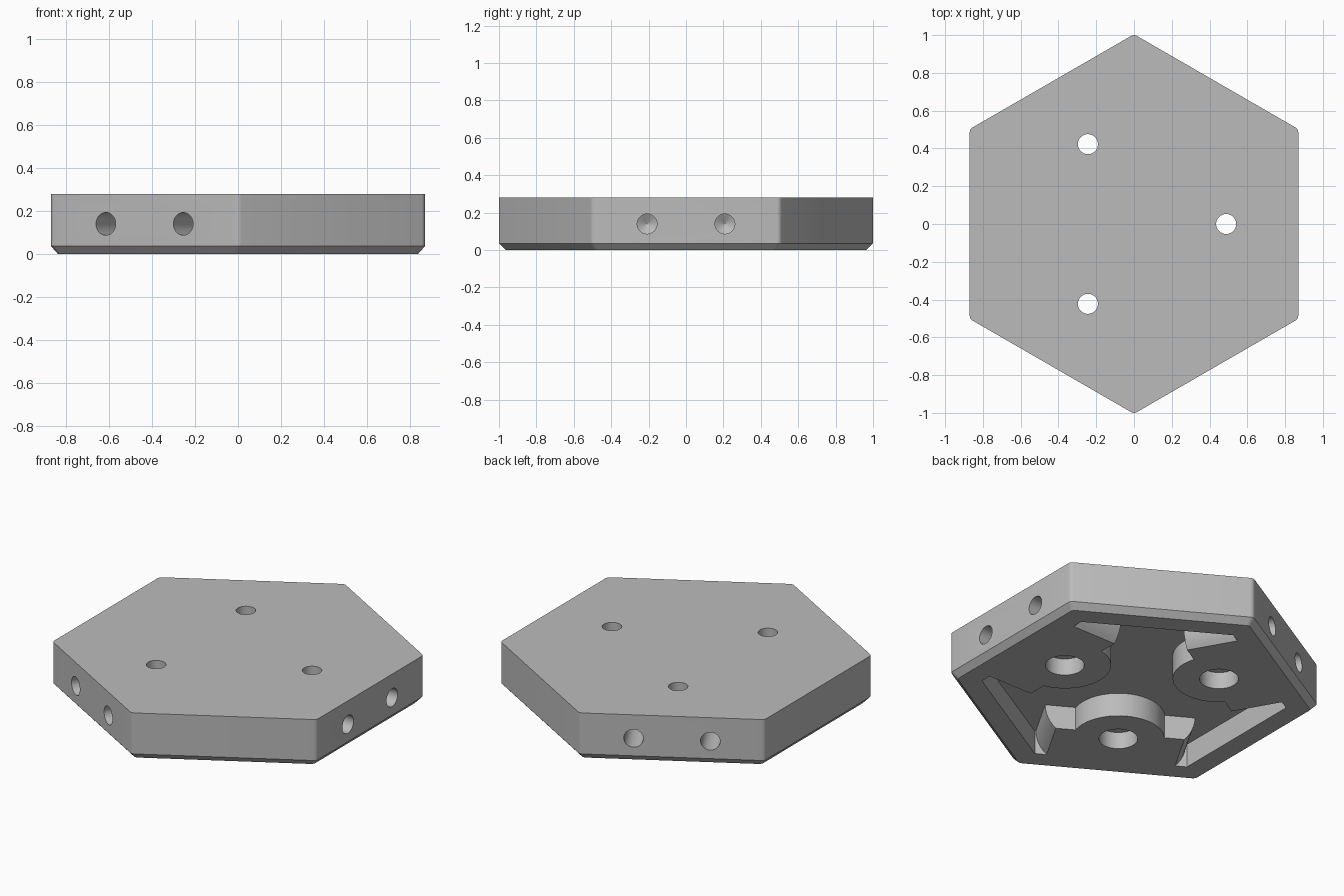
import bpy, bmesh, math
from mathutils import Matrix, Vector

if "Cube" in bpy.data.objects:
    bpy.data.objects.remove(bpy.data.objects["Cube"], do_unlink=True)

HEIGHT, APOTHEM = 0.28, 0.87
FLOOR = 0.14          # pocket ceiling height
HOLE = 0.053          # screw hole radius
BORE_AXIS = 0.488     # distance of vertical holes from the centre
SIDE_OFFSET = 0.208   # sideways offset of the edge holes
ARMS = [math.radians(a) for a in (0, 120, 240)]

grey = bpy.data.materials.new("plain_grey")
grey.use_nodes = True
COLOUR = (0.5, 0.5, 0.5, 1)
grey.diffuse_color = COLOUR
grey.node_tree.nodes["Principled BSDF"].inputs["Base Color"].default_value = COLOUR


def circle(radius, z, sides=48):
    return [Vector((radius * math.cos(2 * math.pi * i / sides),
                    radius * math.sin(2 * math.pi * i / sides), z)) for i in range(sides)]


def hexagon(apothem, z, fillet=0.0, steps=4):
    """Hexagon with corners on the y axis, optionally rounded."""
    ring = []
    for k in range(6):
        corner = math.radians(30 + 60 * k)
        reach = (apothem - fillet) / math.cos(math.pi / 6)
        centre = Vector((reach * math.cos(corner), reach * math.sin(corner), z))
        for s in range(steps + 1 if fillet else 1):
            a = corner + math.radians(60) * (s / steps - 0.5)
            ring.append(centre + Vector((fillet * math.cos(a), fillet * math.sin(a), 0)))
    return ring


def loft(name, rings, matrix=Matrix()):
    """Closed solid through stacked rings."""
    bm = bmesh.new()
    loops = [[bm.verts.new(matrix @ p) for p in ring] for ring in rings]
    count = len(loops[0])
    for low, high in zip(loops, loops[1:]):
        for i in range(count):
            j = (i + 1) % count
            bm.faces.new((low[i], low[j], high[j], high[i]))
    bm.faces.new(loops[0][::-1])
    bm.faces.new(loops[-1])
    bmesh.ops.recalc_face_normals(bm, faces=bm.faces)
    mesh = bpy.data.meshes.new(name)
    bm.to_mesh(mesh)
    bm.free()
    mesh.materials.append(grey)
    obj = bpy.data.objects.new(name, mesh)
    bpy.context.collection.objects.link(obj)
    return obj


def subtract(target, cutter):
    cutter.hide_render = True
    mod = target.modifiers.new("cut", "BOOLEAN")
    mod.operation = "DIFFERENCE"
    mod.solver = "EXACT"
    mod.object = cutter
    bpy.context.view_layer.objects.active = target
    bpy.ops.object.modifier_apply(modifier=mod.name)
    bpy.data.objects.remove(cutter, do_unlink=True)


def arm_frame(angle, axial, side, z):
    return Matrix.Rotation(angle, 4, "Z") @ Matrix.Translation((axial, side, z))


# Plate with rounded corners and a chamfered lower rim
plate = loft("hexagonal_plate", [hexagon(APOTHEM - 0.032, 0, 0.03),
                                 hexagon(APOTHEM, 0.036, 0.03),
                                 hexagon(APOTHEM, HEIGHT, 0.03)])

# Underside pocket, leaving round bosses and rounded lugs standing
pocket = loft("pocket_cutter", [hexagon(0.722, -0.1), hexagon(0.722, FLOOR)])
lay_down = Matrix.Rotation(math.pi / 2, 4, "Y")
for angle in ARMS:
    subtract(pocket, loft("boss_shape", [circle(0.25, -0.3), circle(0.25, 0.3)],
                          arm_frame(angle, BORE_AXIS, 0, 0)))
    for side in (-SIDE_OFFSET, SIDE_OFFSET):
        subtract(pocket, loft("lug_shape", [circle(0.203, 0), circle(0.203, 0.5)],
                              arm_frame(angle, 0.433, side, FLOOR + 0.003) @ lay_down))
subtract(plate, pocket)

# Counterbored vertical holes and pointed blind holes in the edges
for angle in ARMS:
    subtract(plate, loft("bore_cutter", [circle(0.105, -0.1), circle(0.105, 0.1),
                                         circle(HOLE, 0.1), circle(HOLE, 0.4)],
                         arm_frame(angle, BORE_AXIS, 0, 0)))
    for side in (-SIDE_OFFSET, SIDE_OFFSET):
        subtract(plate, loft("edge_hole_cutter", [circle(0.001, 0), circle(HOLE, 0.03),
                                                  circle(HOLE, 0.4)],
                             arm_frame(angle, 0.6, side, 0.14) @ lay_down))

bpy.ops.object.select_all(action="DESELECT")
plate.select_set(True)
bpy.context.view_layer.objects.active = plate
bpy.ops.object.shade_smooth_by_angle(angle=math.radians(25))
